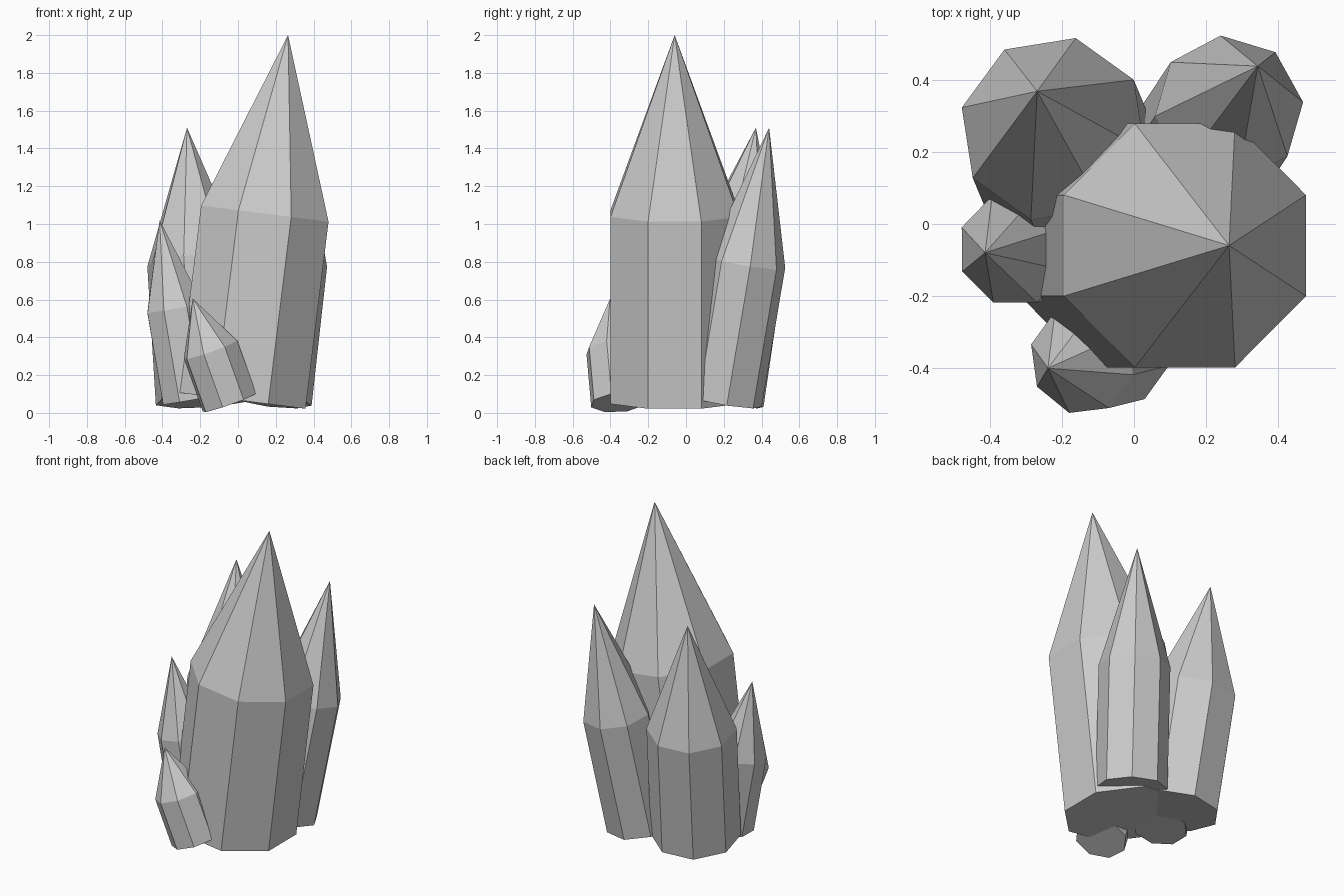
import bpy, bmesh
from math import radians, sin, cos, tau
from mathutils import Vector, Matrix

if "Cube" in bpy.data.objects:
    bpy.data.objects.remove(bpy.data.objects["Cube"])

SIDES = 8


def crystal(name, base, shoulder, tip, radius, roll):
    """Leaning eight-sided prism with a pointed top; points lie on its axis."""
    base, shoulder, tip = Vector(base), Vector(shoulder), Vector(tip)
    tilt = Vector((0, 0, 1)).rotation_difference(tip - base)
    bm = bmesh.new()

    def ring(centre):
        verts = []
        for i in range(SIDES):
            a = radians(roll) + tau * i / SIDES
            verts.append(bm.verts.new(centre + tilt @ Vector((radius * cos(a), radius * sin(a), 0))))
        return verts

    low, high, apex = ring(base), ring(shoulder), bm.verts.new(tip)
    bm.faces.new(low[::-1])
    for i in range(SIDES):
        j = (i + 1) % SIDES
        bm.faces.new((low[i], low[j], high[j], high[i]))
        bm.faces.new((high[i], high[j], apex))
    mesh = bpy.data.meshes.new(name)
    bm.to_mesh(mesh)
    bm.free()
    obj = bpy.data.objects.new(name, mesh)
    bpy.context.collection.objects.link(obj)


# Large centre crystal
crystal("main_crystal", (0.02, -0.06, 0.065), (0.142, -0.06, 1.055), (0.265, -0.06, 2.0), 0.368, 22.5)
# Two medium crystals at the back
crystal("back_left_crystal", (-0.18, 0.157, 0.065), (-0.225, 0.265, 0.80), (-0.27, 0.37, 1.51), 0.263, 31.5)
crystal("back_right_crystal", (0.183, 0.196, 0.065), (0.265, 0.32, 0.80), (0.345, 0.44, 1.51), 0.209, 6)
# Small crystals at the left and front
crystal("left_crystal", (-0.25, -0.06, 0.07), (-0.333, -0.07, 0.555), (-0.415, -0.08, 1.02), 0.161, 23)
crystal("front_crystal", (-0.045, -0.353, 0.055), (-0.145, -0.378, 0.335), (-0.24, -0.402, 0.605), 0.155, 30)
